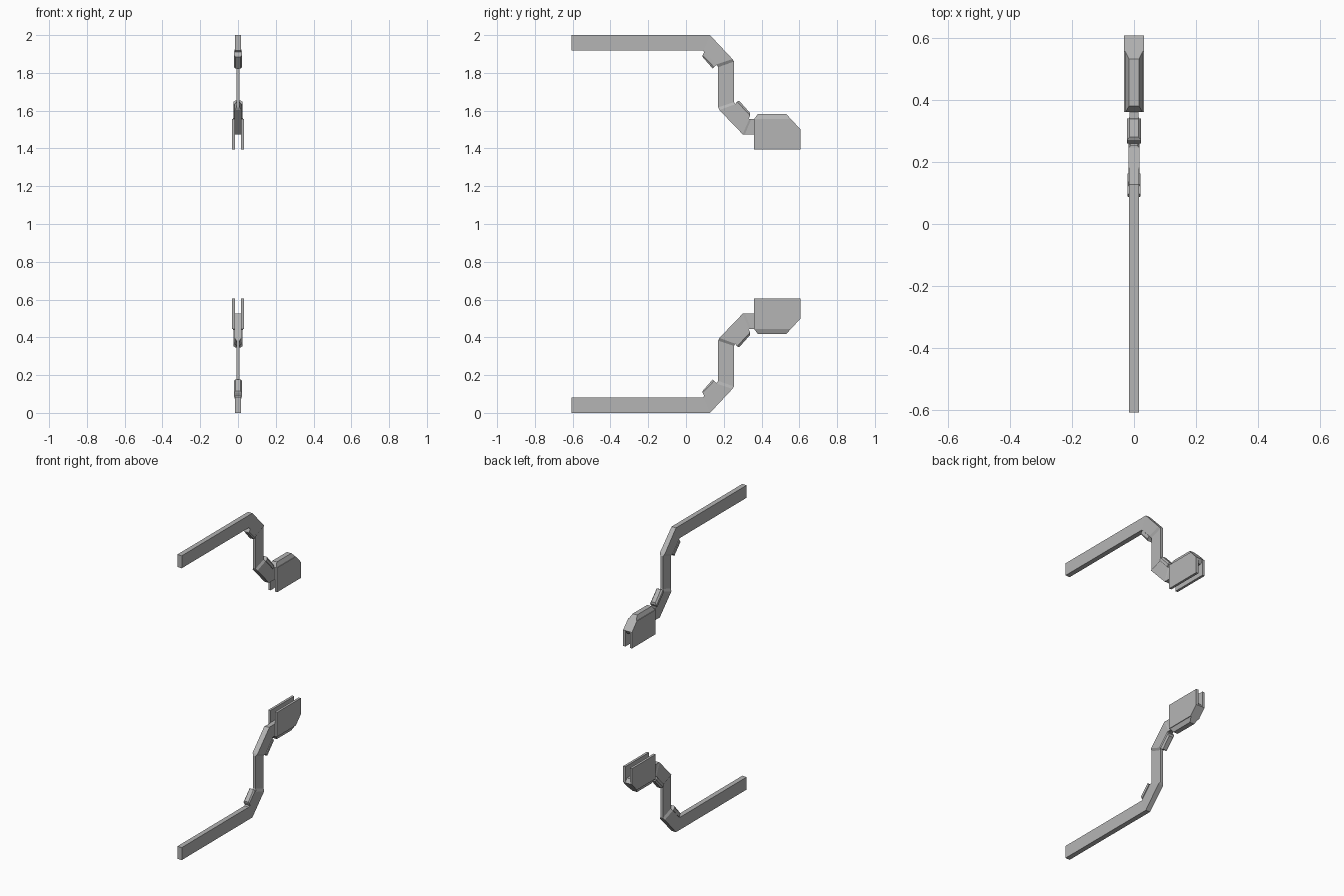
import bpy, bmesh
from mathutils import Vector

if "Cube" in bpy.data.objects:
    bpy.data.objects.remove(bpy.data.objects["Cube"])

# Dark grey finish shared by all parts
grey = bpy.data.materials.new("dark_grey")
grey.diffuse_color = (0.46, 0.46, 0.46, 1)
grey.use_nodes = True
grey.node_tree.nodes["Principled BSDF"].inputs["Base Color"].default_value = grey.diffuse_color


def finish(name, bm):
    """Turn a bmesh into an object mirrored about the mid height z = 1."""
    bmesh.ops.recalc_face_normals(bm, faces=bm.faces)
    bmesh.ops.translate(bm, verts=bm.verts, vec=Vector((0, 0, -1)))
    me = bpy.data.meshes.new(name)
    bm.to_mesh(me)
    bm.free()
    me.materials.append(grey)
    ob = bpy.data.objects.new(name, me)
    ob.location.z = 1
    bpy.context.collection.objects.link(ob)
    mod = ob.modifiers.new("mirror", 'MIRROR')
    mod.use_axis = (False, False, True)
    mod.use_mirror_merge = False
    return ob


def loft(name, rings):
    """Rectangular tube; each ring is (point p, point q, half width), points in (y, z)."""
    bm = bmesh.new()
    loops = [[bm.verts.new((x, *pt)) for x, pt in ((-w, p), (w, p), (w, q), (-w, q))]
             for p, q, w in rings]
    for a, b in zip(loops, loops[1:]):
        for i in range(4):
            j = (i + 1) % 4
            bm.faces.new((a[i], a[j], b[j], b[i]))
    bm.faces.new(loops[0])
    bm.faces.new(loops[-1])
    return finish(name, bm)


def prism(name, outline, x0, x1):
    """Extrude a (y, z) outline from x0 to x1."""
    bm = bmesh.new()
    face = bm.faces.new([bm.verts.new((x0, y, z)) for y, z in outline])
    ext = bmesh.ops.extrude_face_region(bm, geom=[face])["geom"]
    verts = [v for v in ext if isinstance(v, bmesh.types.BMVert)]
    bmesh.ops.translate(bm, verts=verts, vec=Vector((x1 - x0, 0, 0)))
    return finish(name, bm)


# Long arm, bend, thin upright, second bend and short neck
loft("bent_arm", [
    ((-0.607, 0), (-0.607, 0.082), 0.016),
    ((0.127, 0), (0.09, 0.082), 0.016),
    ((0.246, 0.127), (0.162, 0.155), 0.018),
    ((0.254, 0.14), (0.17, 0.17), 0.009),
    ((0.254, 0.355), (0.17, 0.383), 0.009),
    ((0.26, 0.366), (0.177, 0.397), 0.018),
    ((0.335, 0.445), (0.30, 0.525), 0.018),
    ((0.345, 0.445), (0.312, 0.525), 0.015),
    ((0.37, 0.445), (0.37, 0.525), 0.015),
])

# Pads on the bends, straight sided with a bevelled top
loft("lower_pad", [((0.097, 0.088), (0.163, 0.157), 0.021),
                   ((0.088, 0.107), (0.149, 0.17), 0.021),
                   ((0.087, 0.115), (0.142, 0.178), 0.014)])
loft("upper_pad", [((0.26, 0.366), (0.331, 0.441), 0.023),
                   ((0.27, 0.352), (0.34, 0.427), 0.023),
                   ((0.281, 0.347), (0.339, 0.412), 0.014)])

# Bracket: two cheek plates, the core between them and its bevelled keel
plate = [(0.36, 0.605), (0.607, 0.605), (0.607, 0.5), (0.556, 0.445), (0.36, 0.445)]
for side, name in ((-1, "left_plate"), (1, "right_plate")):
    prism(name, plate, side * 0.016, side * 0.032)
prism("bracket_core", [(0.365, 0.525), (0.365, 0.445), (0.556, 0.445),
                       (0.607, 0.5), (0.59, 0.525)], -0.016, 0.016)
loft("bracket_keel", [((0.36, 0.445), (0.556, 0.445), 0.028),
                      ((0.38, 0.418), (0.531, 0.418), 0.016)])
